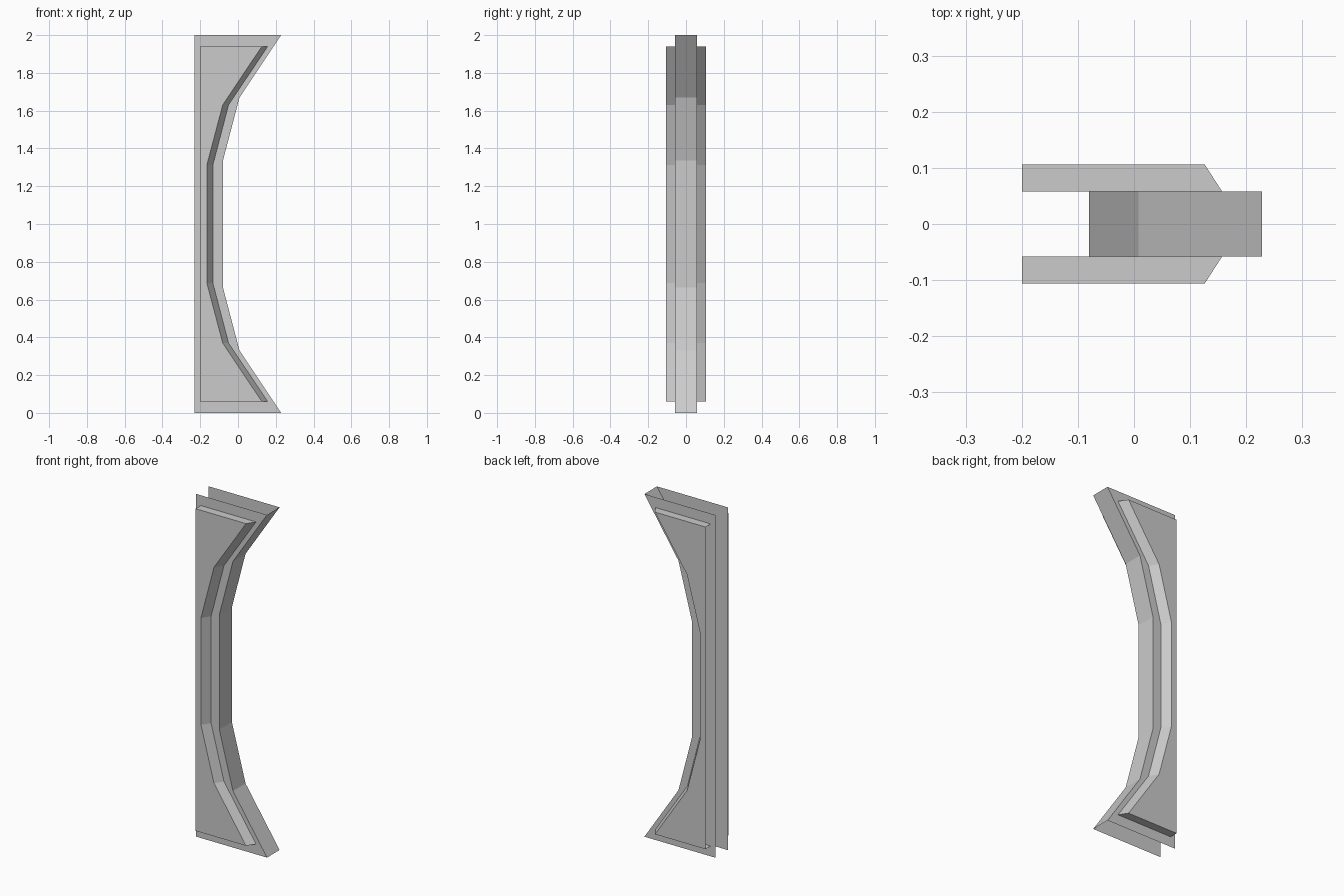
import bpy
import bmesh

cube = bpy.data.objects.get("Cube")
if cube:
    bpy.data.objects.remove(cube, do_unlink=True)

# Single flat grey
grey = bpy.data.materials.new("plain grey")
grey.use_nodes = True
COLOUR = (0.6, 0.6, 0.6, 1)
grey.diffuse_color = COLOUR
grey.node_tree.nodes["Principled BSDF"].inputs["Base Color"].default_value = COLOUR


def mirrored(upper):
    """Complete a top-to-middle curve with its reflection about z = 1."""
    return upper + [(x, 2 - z) for x, z in reversed(upper)]


def outline(back_x, curve):
    """Closed outline: straight back edge plus the concave curve."""
    return [(back_x, curve[0][1])] + curve + [(back_x, curve[-1][1])]


def make_object(name, build):
    bm = bmesh.new()
    build(bm)
    mesh = bpy.data.meshes.new(name)
    bm.to_mesh(mesh)
    bm.free()
    mesh.materials.append(grey)
    obj = bpy.data.objects.new(name, mesh)
    bpy.context.collection.objects.link(obj)
    return obj


def ring(bm, points, y):
    return [bm.verts.new((x, y, z)) for x, z in points]


def add_face(bm, verts, direction):
    """Add a face whose normal agrees with the given direction."""
    face = bm.faces.new(verts)
    face.normal_update()
    if face.normal.dot(direction) < 0:
        face.normal_flip()


CORE_Y, PAD_Y = 0.058, 0.106
core = outline(-0.23, mirrored([(0.228, 2.0), (0.008, 1.67), (-0.08, 1.335)]))
pad_base = outline(-0.2, mirrored([(0.157, 1.94), (-0.05, 1.63), (-0.133, 1.312)]))
pad_face = outline(-0.2, mirrored([(0.126, 1.94), (-0.081, 1.63), (-0.165, 1.312)]))


# Core: two side plates joined by the curved wall, open at top, bottom and back
def build_core(bm):
    front, back = ring(bm, core, -CORE_Y), ring(bm, core, CORE_Y)
    add_face(bm, front, (0, -1, 0))
    add_face(bm, back, (0, 1, 0))
    for i in range(1, len(core) - 2):
        add_face(bm, (front[i], front[i + 1], back[i + 1], back[i]), (1, 0, 0))


# Raised pad: flat face, bevelled curve, closed ends, open back edge
def build_pad(bm, side):
    base, face = ring(bm, pad_base, side * CORE_Y), ring(bm, pad_face, side * PAD_Y)
    add_face(bm, face, (0, side, 0))
    last = len(base) - 2
    for i in range(last + 1):
        direction = (0, 0, 1) if i == 0 else (0, 0, -1) if i == last else (1, 0, 0)
        add_face(bm, (base[i], base[i + 1], face[i + 1], face[i]), direction)


make_object("curved_core", build_core)
for pad_name, pad_side in (("front_pad", -1), ("back_pad", 1)):
    make_object(pad_name, lambda bm: build_pad(bm, pad_side))
